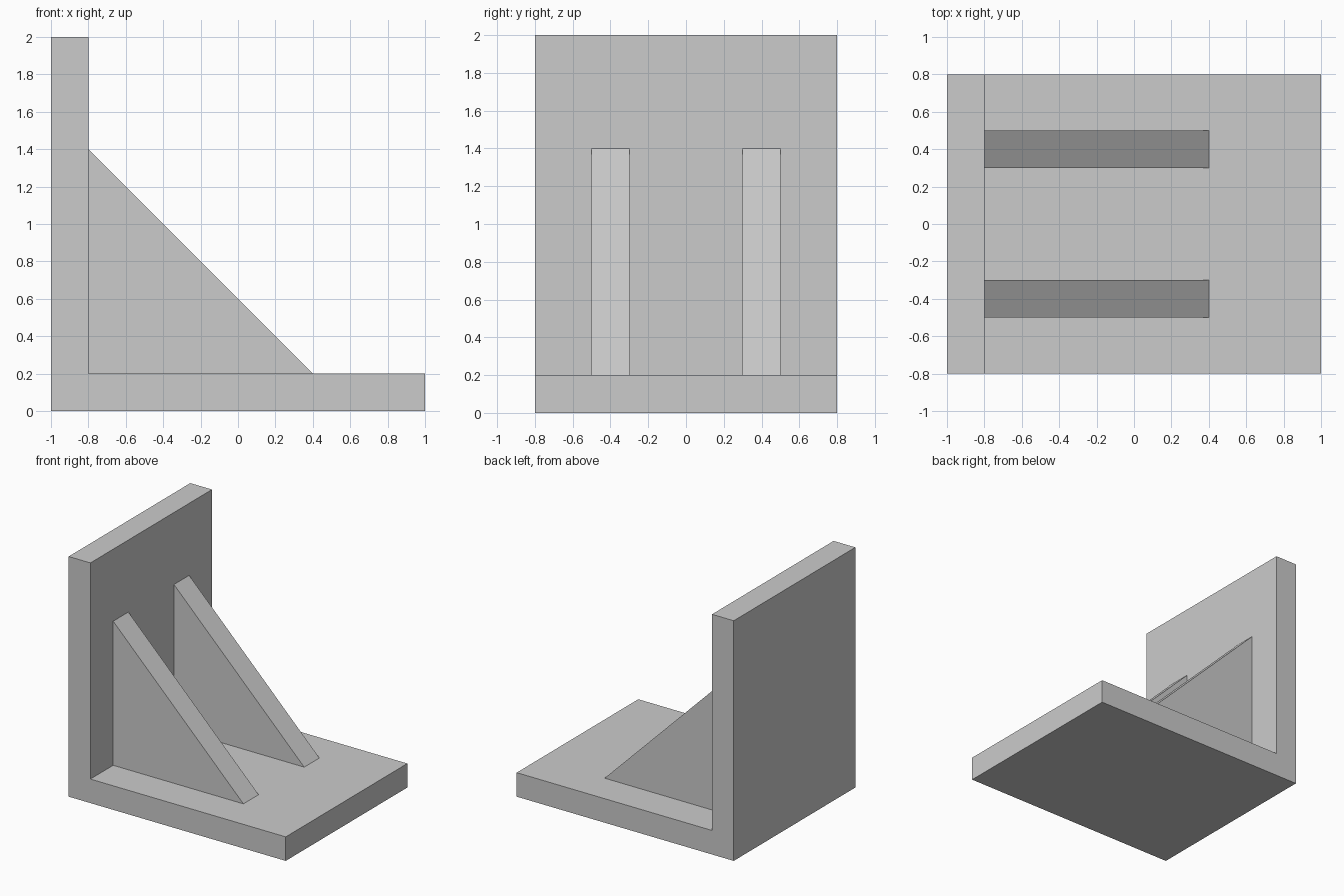
import bpy
import bmesh
from mathutils import Vector

cube = bpy.data.objects.get("Cube")
if cube:
    bpy.data.objects.remove(cube, do_unlink=True)

grey = bpy.data.materials.new("plain grey")
grey.use_nodes = True
colour = (0.6, 0.6, 0.6, 1)
grey.diffuse_color = colour
grey.node_tree.nodes["Principled BSDF"].inputs["Base Color"].default_value = colour


def extrude_profile(name, profile, y_start, y_end):
    """Extrude an x-z outline along y into a flat-shaded solid."""
    bm = bmesh.new()
    face = bm.faces.new([bm.verts.new((x, y_start, z)) for x, z in profile])
    result = bmesh.ops.extrude_face_region(bm, geom=[face])
    moved = [v for v in result["geom"] if isinstance(v, bmesh.types.BMVert)]
    bmesh.ops.translate(bm, verts=moved, vec=Vector((0, y_end - y_start, 0)))
    bmesh.ops.recalc_face_normals(bm, faces=bm.faces)
    mesh = bpy.data.meshes.new(name)
    bm.to_mesh(mesh)
    bm.free()
    mesh.materials.append(grey)
    obj = bpy.data.objects.new(name, mesh)
    bpy.context.collection.objects.link(obj)
    return obj


# L-shaped body: base plate and upright wall in one piece
body_outline = [(-1, 0), (1, 0), (1, 0.2), (-0.8, 0.2), (-0.8, 2), (-1, 2)]
extrude_profile("bracket_body", body_outline, -0.8, 0.8)

# Two triangular ribs bracing the wall against the base
rib_outline = [(-0.8, 0.2), (0.4, 0.2), (-0.8, 1.4)]
for name, centre in (("front_rib", -0.4), ("back_rib", 0.4)):
    extrude_profile(name, rib_outline, centre - 0.1, centre + 0.1)
